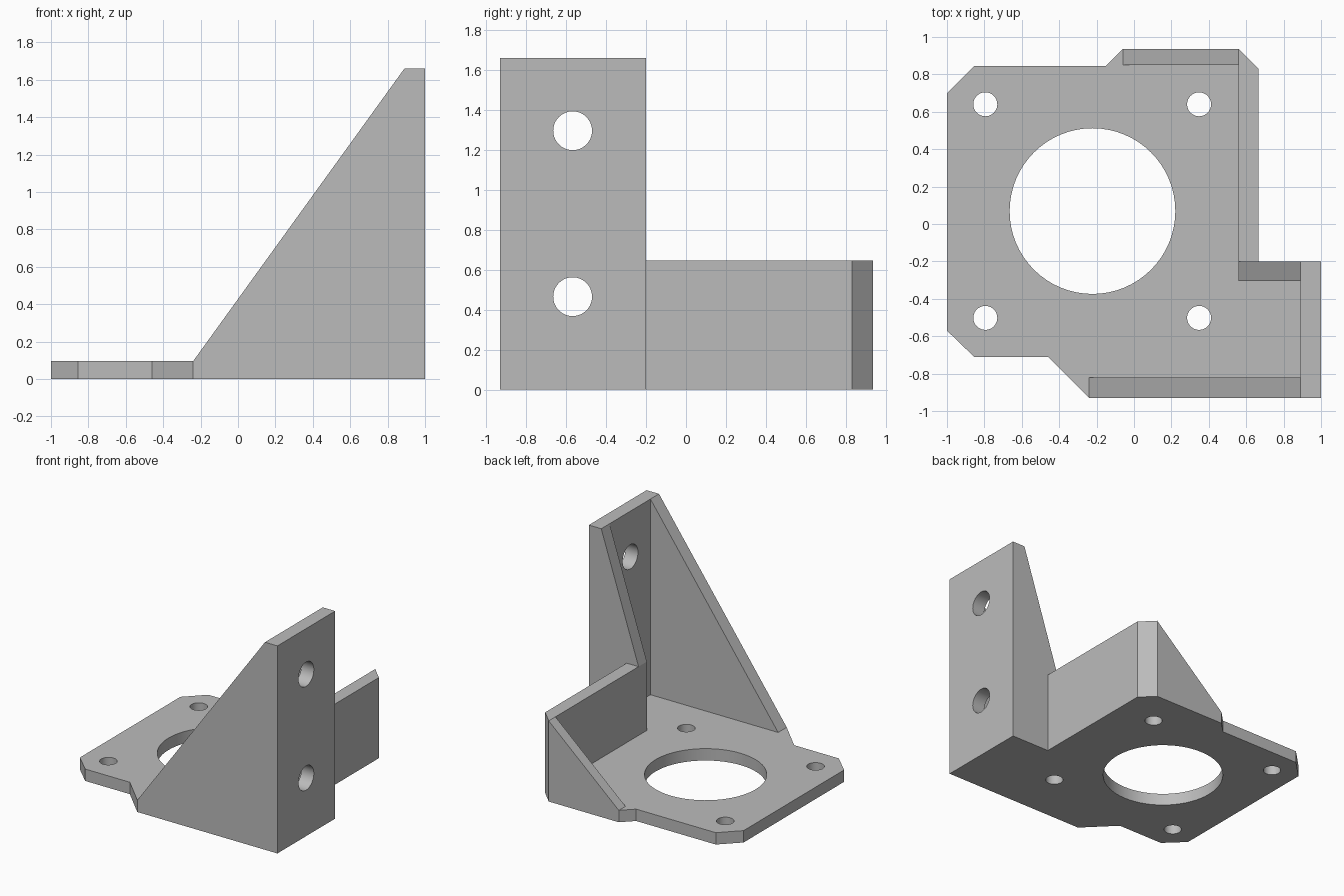
import bpy
import bmesh
import math

cube = bpy.data.objects.get("Cube")
if cube:
    bpy.data.objects.remove(cube, do_unlink=True)

grey = bpy.data.materials.new("plain_grey")
grey.use_nodes = True
grey.diffuse_color = (0.5, 0.5, 0.5, 1)
grey.node_tree.nodes["Principled BSDF"].inputs["Base Color"].default_value = (0.5, 0.5, 0.5, 1)

# How a flat profile (u, v) and a depth w map into space for each extrusion axis
AXES = {
    "x": lambda u, v, w: (w, u, v),
    "y": lambda u, v, w: (u, w, v),
    "z": lambda u, v, w: (u, v, w),
}


def prism(name, profile, axis, start, end):
    """Extrude a flat profile along an axis."""
    place = AXES[axis]
    bm = bmesh.new()
    a = [bm.verts.new(place(u, v, start)) for u, v in profile]
    b = [bm.verts.new(place(u, v, end)) for u, v in profile]
    bm.faces.new(a)
    bm.faces.new(b[::-1])
    for i in range(len(a)):
        j = (i + 1) % len(a)
        bm.faces.new((a[i], b[i], b[j], a[j]))
    bmesh.ops.recalc_face_normals(bm, faces=bm.faces)
    mesh = bpy.data.meshes.new(name)
    bm.to_mesh(mesh)
    bm.free()
    mesh.materials.append(grey)
    obj = bpy.data.objects.new(name, mesh)
    bpy.context.collection.objects.link(obj)
    return obj


def select_only(obj):
    bpy.ops.object.select_all(action="DESELECT")
    obj.select_set(True)
    bpy.context.view_layer.objects.active = obj


def drill(obj, axis, holes, start, end, sides=64):
    """Cut round holes (u, v, radius) through a part."""
    for u, v, r in holes:
        angles = [math.tau * i / sides for i in range(sides)]
        ring = [(u + r * math.cos(t), v + r * math.sin(t)) for t in angles]
        cutter = prism("hole_cutter", ring, axis, start, end)
        cutter.hide_render = True
        mod = obj.modifiers.new("hole", "BOOLEAN")
        mod.operation = "DIFFERENCE"
        mod.solver = "EXACT"
        mod.object = cutter
        select_only(obj)
        bpy.ops.object.modifier_apply(modifier=mod.name)
        bpy.data.objects.remove(cutter, do_unlink=True)
    select_only(obj)
    bpy.ops.object.shade_smooth_by_angle(angle=math.radians(30))


T = 0.095        # base thickness
TOP = 1.66       # mounting plate height
WALL = 0.645     # side wall height
WALL_IN, WALL_OUT = 0.56, 0.665
PLATE_IN = 0.89
FRONT, BACK, STEP = -0.93, 0.935, -0.2

# Base plate with clipped corners, a large bore and four screw holes
base = prism("base_plate", [
    (-1, 0.70), (-0.855, 0.845), (-0.15, 0.845), (-0.06, BACK),
    (WALL_IN, BACK), (WALL_OUT, 0.83), (WALL_OUT, STEP), (1, STEP),
    (1, FRONT), (-0.24, FRONT), (-0.46, -0.71), (-0.855, -0.71), (-1, -0.57),
], "z", 0, T)
screws = [(x, y, 0.064) for x in (-0.795, 0.348) for y in (-0.502, 0.64)]
drill(base, "z", [(-0.222, 0.069, 0.443)] + screws, -0.1, 0.2)

# Upright mounting plate with two bolt holes
plate = prism("mounting_plate",
              [(FRONT, T), (STEP, T), (STEP, TOP), (FRONT, TOP)], "x", PLATE_IN, 1)
drill(plate, "x", [(-0.567, z, 0.097) for z in (0.465, 1.295)], 0.8, 1.1)

# Large sloping front gusset
prism("front_gusset", [(-0.24, T), (PLATE_IN, T), (PLATE_IN, TOP)], "y", FRONT, -0.822)

# Gusset linking the side wall to the mounting plate
prism("inner_gusset", [(WALL_IN, T), (PLATE_IN, T), (PLATE_IN, TOP), (WALL_IN, WALL)],
      "y", -0.305, STEP)

# Low side wall with a chamfered rear corner
prism("side_wall", [(WALL_IN, STEP), (WALL_OUT, STEP), (WALL_OUT, 0.83), (WALL_IN, BACK)],
      "z", T, WALL)

# Small sloping rear gusset
prism("rear_gusset", [(-0.06, T), (WALL_IN, T), (WALL_IN, WALL)], "y", 0.85, BACK)
